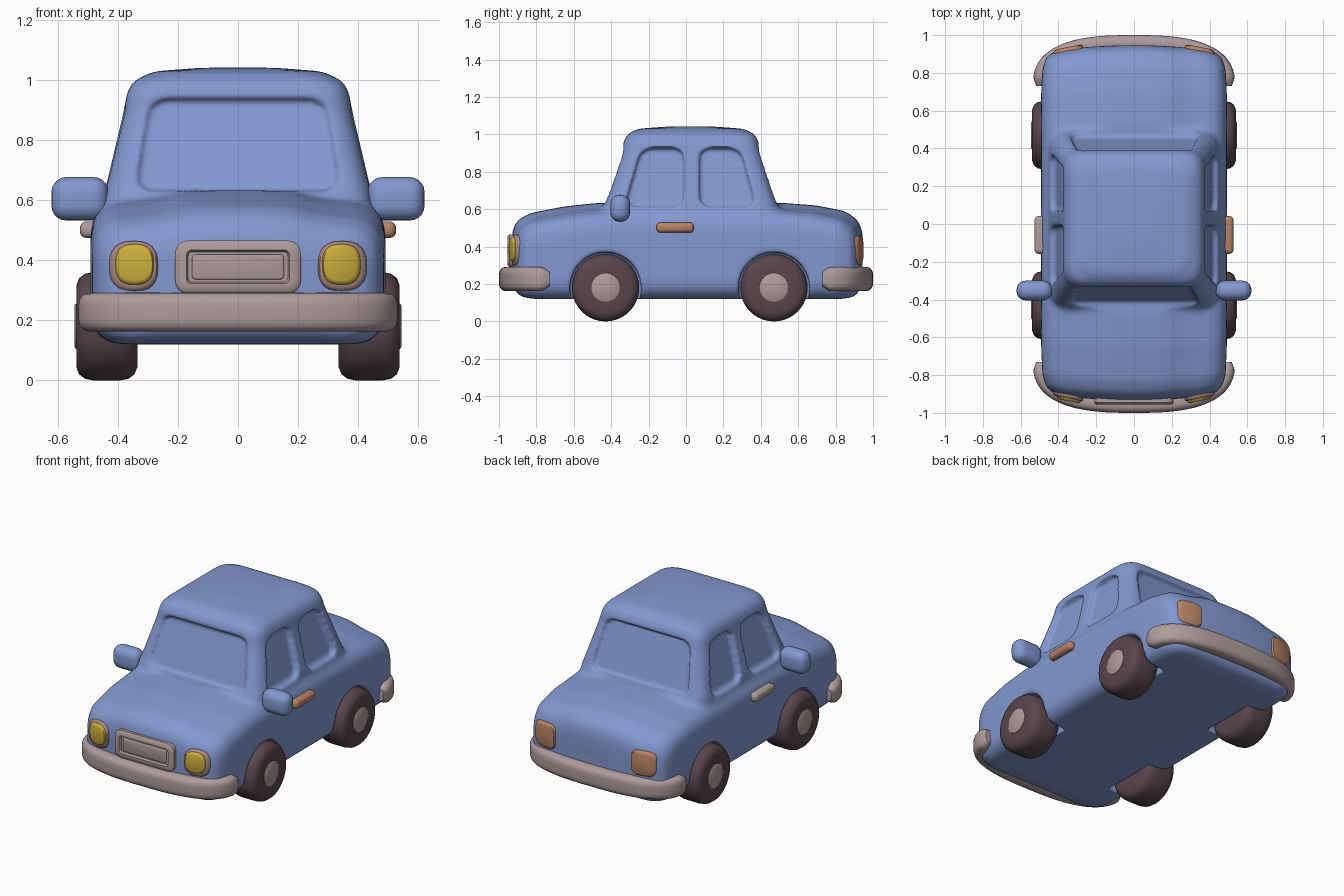
import bpy, bmesh, math
from mathutils import Vector

old = bpy.data.objects.get("Cube")
if old:
    bpy.data.objects.remove(old, do_unlink=True)


def material(name, *rgb):
    m = bpy.data.materials.new(name)
    m.use_nodes = True
    m.diffuse_color = (*rgb, 1)
    m.node_tree.nodes["Principled BSDF"].inputs["Base Color"].default_value = (*rgb, 1)
    return m


blue = material("body blue", .225, .315, .63)
taupe = material("trim taupe", .43, .33, .335)
maroon = material("tyre maroon", .10, .06, .07)
yellow = material("lamp yellow", .61, .43, .045)
orange = material("lamp orange", .48, .225, .13)
rose = material("lamp rim", .39, .25, .23)


def rounded(corners, radius, n=6):
    """Closed 2D outline with every corner softened."""
    pts = [Vector(c) for c in corners]
    out = []
    for i, p in enumerate(pts):
        ends = []
        for q in (pts[i - 1], pts[(i + 1) % len(pts)]):
            d = q - p
            ends.append(p + d.normalized() * min(radius, d.length * .48))
        for k in range(n + 1):
            t = k / n
            out.append(ends[0] * (1 - t) ** 2 + p * 2 * t * (1 - t) + ends[1] * t * t)
    return out


def box(x0, x1, z0, z1):
    return [(x0, z0), (x1, z0), (x1, z1), (x0, z1)]


def finish(bm, name, mat, smooth=True):
    bmesh.ops.recalc_face_normals(bm, faces=bm.faces[:])
    me = bpy.data.meshes.new(name)
    bm.to_mesh(me)
    bm.free()
    ob = bpy.data.objects.new(name, me)
    bpy.context.collection.objects.link(ob)
    if mat:
        me.materials.append(mat)
    if smooth:
        bpy.ops.object.select_all(action='DESELECT')
        ob.select_set(True)
        bpy.context.view_layer.objects.active = ob
        bpy.ops.object.shade_smooth_by_angle(angle=math.radians(45))
    return ob


def loft(name, rings, mat=None):
    """Skin a row of equal rings and cap both ends."""
    bm = bmesh.new()
    rows = [[bm.verts.new(p) for p in ring] for ring in rings]
    n = len(rows[0])
    for a, b in zip(rows, rows[1:]):
        for i in range(n):
            j = (i + 1) % n
            bm.faces.new((a[i], a[j], b[j], b[i]))
    bm.faces.new(rows[0])
    bm.faces.new(rows[-1])
    return finish(bm, name, mat, mat is not None)


def lathe_x(name, side, y, z, profile, mat=None):
    return loft(name, [[(side * x, y + r * math.cos(a), z + r * math.sin(a))
                        for a in [math.tau * k / 40 for k in range(40)]]
                       for x, r in profile], mat)


def soft_box(name, size, loc, radius, mat):
    bm = bmesh.new()
    bmesh.ops.create_cube(bm, size=1)
    for v in bm.verts:
        v.co = Vector(loc) + Vector(a * b for a, b in zip(v.co, size))
    bmesh.ops.bevel(bm, geom=bm.edges[:], offset=radius, segments=5,
                    profile=.5, affect='EDGES', clamp_overlap=True)
    return finish(bm, name, mat)


def plaque(name, cx, cz, w, h, radius, back, front, edge, mat, lean=0):
    """Rounded plate facing along y; lean sweeps its outer side back."""
    d = math.copysign(1, front)
    rings = []
    for y, inset in ((back, 0), (front - d * edge, 0),
                     (front - d * edge * .3, edge * .3), (front, edge)):
        outline = rounded(box(cx - w + inset, cx + w - inset,
                              cz - h + inset, cz + h - inset), radius)
        rings.append([(p.x, y - d * lean * (abs(p.x) - abs(cx)), p.y) for p in outline])
    return loft(name, rings, mat)


# Lower body: sections along its length, with a raised centre panel
def body_ring(y, w, z0, z1):
    half = [(w, z0), (w, z1 - .03), (.55 * w, z1 - .01), (.36 * w, z1 + .02)]
    outline = rounded(half + [(-x, z) for x, z in reversed(half)], .11)
    return [(p.x, y - math.copysign(.035, y) * (p.x / .49) ** 2 * min(1, abs(y)), p.y)
            for p in outline]


body = loft("car_body", [body_ring(*s) for s in (
    (-.935, .15, .25, .38), (-.932, .36, .19, .44), (-.92, .43, .15, .49),
    (-.89, .465, .13, .53), (-.83, .485, .12, .56), (-.65, .492, .12, .595),
    (-.46, .492, .12, .615), (0, .492, .12, .62), (.5, .492, .12, .615),
    (.7, .492, .12, .60), (.85, .485, .12, .57), (.91, .465, .13, .53),
    (.935, .43, .15, .49), (.945, .36, .19, .44), (.947, .15, .25, .38))], blue)

# Cabin: plan sections stacked upwards
cabin = loft("cabin_helper", [[(p.x, p.y, z) for p in rounded(box(-w, w, y0, y1), .11)]
                              for z, y0, y1, w in (
    (.48, -.45, .50, .455), (.62, -.44, .49, .447), (.68, -.415, .47, .432),
    (.90, -.343, .40, .38), (.96, -.335, .388, .37), (1.0, -.315, .37, .347),
    (1.03, -.26, .31, .28), (1.042, -.1, .15, .12))])


# Window cutters follow the slope of the cabin walls
def window_cutter(outline, axis, side, depth, slope):
    rings = []
    for extra in (0, .07):
        ring = []
        for p in rounded(outline, .07):
            d = side * (depth - slope * (p.y - .63) + extra)
            ring.append((d, p.x, p.y) if axis == 'x' else (p.x, d, p.y))
        rings.append(ring)
    return loft("window_cutter", rings)


screen = [(-.345, .632), (.345, .632), (.295, .94), (-.295, .94)]
cutters = [window_cutter(screen, 'y', -1, .408, .33),
           window_cutter(screen, 'y', 1, .457, .32)]
for s in (1, -1):
    cutters += [
        window_cutter([(-.33, .612), (-.01, .612), (-.01, .928), (-.24, .928)], 'x', s, .411, .23),
        window_cutter([(.07, .612), (.375, .612), (.29, .928), (.07, .928)], 'x', s, .411, .23)]
    for y in (-.43, .47):
        cutters.append(lathe_x("arch_cutter", s, y, .18, ((.32, .19), (.7, .19))))


# Blend body and cabin, cut the openings, then soften the rims
def boolean(target, operand, operation):
    m = target.modifiers.new(operation, 'BOOLEAN')
    m.operation, m.object, m.solver = operation, operand, 'EXACT'
    operand.hide_render = True


def soften(target, voxel, repeats):
    m = target.modifiers.new("remesh", 'REMESH')
    m.mode, m.voxel_size, m.use_smooth_shade = 'VOXEL', voxel, True
    m = target.modifiers.new("smooth", 'SMOOTH')
    m.factor, m.iterations = .5, repeats


boolean(body, cabin, 'UNION')
soften(body, .016, 8)
for c in cutters:
    boolean(body, c, 'DIFFERENCE')
soften(body, .011, 3)
bpy.ops.object.select_all(action='DESELECT')
body.select_set(True)
bpy.context.view_layer.objects.active = body
bpy.ops.object.convert(target='MESH')
for helper in cutters + [cabin]:
    bpy.data.objects.remove(helper, do_unlink=True)
body.data.materials.clear()
body.data.materials.append(blue)
for f in body.data.polygons:
    f.material_index = 0


# Bumpers: a soft bar swept round each end
def bumper(name, d):
    n = 48
    path = []
    for k in range(n + 1):
        a = math.pi * k / n
        c, s = math.cos(a), max(0, math.sin(a))
        path.append(Vector((math.copysign(abs(c) ** .74, c) * .49, d * (.73 + .225 * s ** .74))))
    rings = []
    for k, p in enumerate(path):
        t = (path[min(k + 1, n)] - path[max(k - 1, 0)]).normalized()
        f = (.6, .92, 1)[min(k, n - k, 2)]
        rings.append([(p.x + t.y * q.x * f, p.y - t.x * q.x * f, .227 + q.y * f)
                      for q in rounded(box(-.045, .045, -.065, .065), .045)])
    loft(name, rings, taupe)


bumper("front_bumper", -1)
bumper("rear_bumper", 1)

# Grille: frame with a sunken floor and an inner panel
loft("grille_frame", [[(p.x, y, .378 + p.y) for p in rounded(box(-w, w, -h, h), r)]
                      for y, w, h, r in (
    (-.88, .21, .088, .05), (-.945, .21, .088, .05), (-.955, .20, .078, .045),
    (-.955, .172, .056, .02), (-.94, .166, .05, .015))], taupe)
plaque("grille_panel", 0, .378, .153, .042, .015, -.92, -.949, .005, taupe)

for s, side in ((1, "left"), (-1, "right")):
    # Lamps
    plaque(f"{side}_headlight_rim", s * .348, .38, .081, .084, .075, -.85, -.925, .016, rose, .2)
    plaque(f"{side}_headlight", s * .345, .386, .064, .068, .06, -.87, -.938, .014, yellow, .2)
    plaque(f"{side}_tail_light", s * .348, .38, .08, .08, .05, .86, .937, .018, orange, .2)
    # Mirrors and door handles
    soft_box(f"{side}_mirror", (.19, .105, .145), (s * .527, -.352, .605), .05, blue)
    soft_box(f"{side}_door_handle", (.06, .2, .055), (s * .497, -.058, .502), .022,
             orange if s > 0 else taupe)
    # Wheels
    for y, end in ((-.43, "front"), (.47, "rear")):
        lathe_x(f"{end}_{side}_tyre", s, y, .18, (
            (.337, .10), (.335, .135), (.345, .16), (.365, .175), (.39, .18), (.485, .18),
            (.51, .175), (.53, .16), (.539, .135), (.537, .08)), maroon)
        lathe_x(f"{end}_{side}_hub", s, y, .18, ((.5, .076), (.54, .076), (.545, .068)), taupe)
